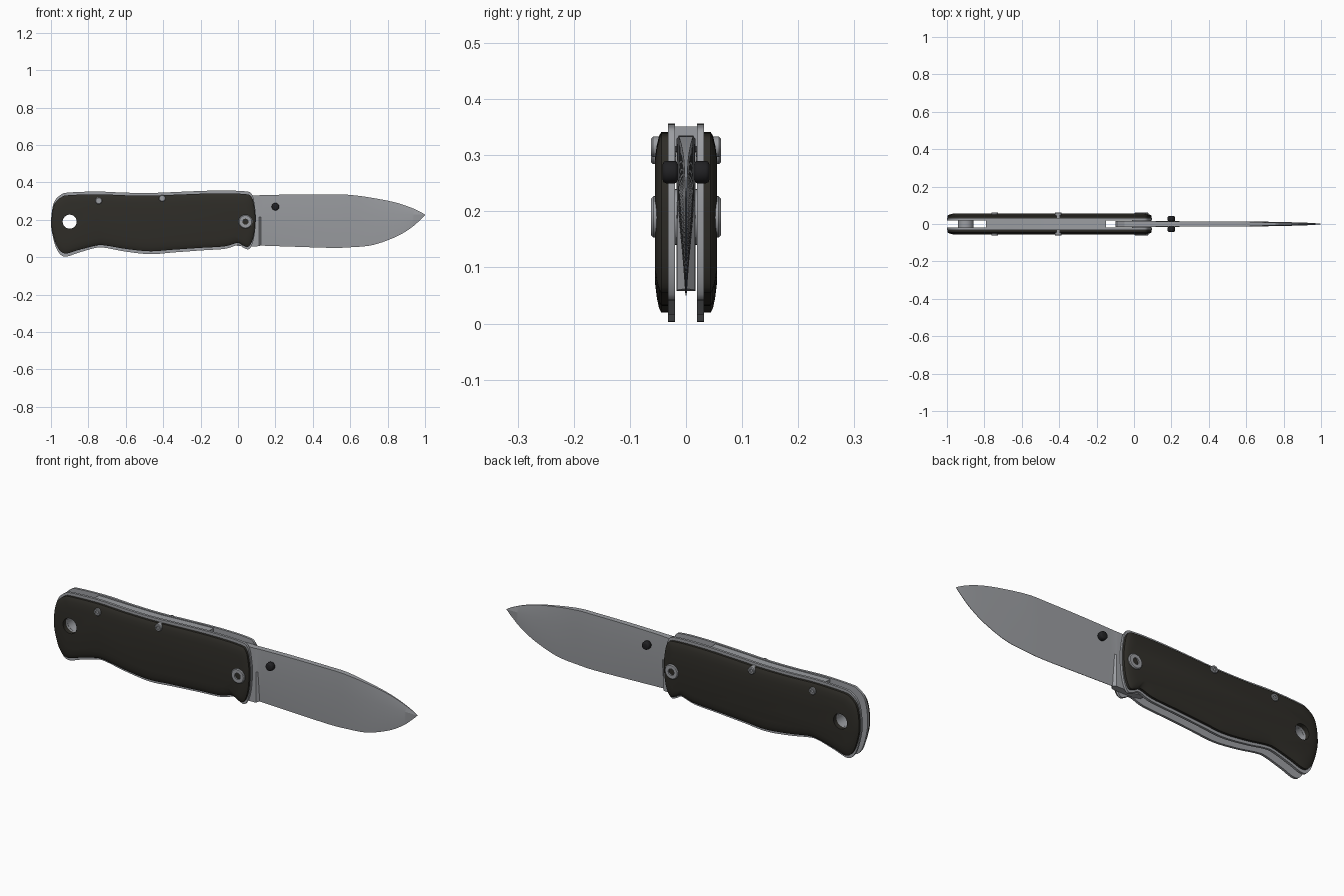
import bpy, bmesh
from math import sin, cos, pi, radians
from mathutils import Vector

if "Cube" in bpy.data.objects:
    bpy.data.objects.remove(bpy.data.objects["Cube"])


def material(name, col):
    m = bpy.data.materials.new(name)
    m.diffuse_color = (*col, 1)
    m.use_nodes = True
    m.node_tree.nodes["Principled BSDF"].inputs["Base Color"].default_value = m.diffuse_color
    return m


dark = material("dark_grip", (0.028, 0.026, 0.021))
black = material("black_metal", (0.015, 0.015, 0.017))
steel = material("steel", (0.33, 0.34, 0.36))


def spline(pts, steps, closed=False):
    """Catmull-Rom through tuples of any length."""
    n, out = len(pts), []
    for i in range(n if closed else n - 1):
        idx = [(k % n) if closed else min(max(k, 0), n - 1) for k in range(i - 1, i + 3)]
        a, b, c, d = (pts[k] for k in idx)
        for s in range(steps):
            t = s / steps
            out.append(tuple(0.5 * (2*q + (r - p)*t + (2*p - 5*q + 4*r - w)*t*t
                                    + (3*q - p - 3*r + w)*t**3)
                             for p, q, r, w in zip(a, b, c, d)))
    if not closed:
        out.append(tuple(pts[-1]))
    return out


def loft(name, rings, mat=None, loop=False, mirror=False, cutter=None, angle=30):
    """Skin a list of equal rings, cap the ends, optionally mirror in y and cut."""
    bm = bmesh.new()
    vs = [[bm.verts.new(p) for p in ring] for ring in rings]
    n = len(vs[0])
    for k in range(len(vs) if loop else len(vs) - 1):
        a, b = vs[k], vs[(k + 1) % len(vs)]
        for i in range(n):
            j = (i + 1) % n
            bm.faces.new((a[i], a[j], b[j], b[i]))
    if not loop:
        bm.faces.new(vs[0])
        bm.faces.new(vs[-1])
    bmesh.ops.recalc_face_normals(bm, faces=bm.faces[:])
    me = bpy.data.meshes.new(name)
    bm.to_mesh(me)
    bm.free()
    ob = bpy.data.objects.new(name, me)
    bpy.context.collection.objects.link(ob)
    if mat:
        me.materials.append(mat)
    bpy.ops.object.select_all(action='DESELECT')
    ob.select_set(True)
    bpy.context.view_layer.objects.active = ob
    if cutter:
        m = ob.modifiers.new("hole", 'BOOLEAN')
        m.operation, m.solver, m.object = 'DIFFERENCE', 'EXACT', cutter
        bpy.ops.object.modifier_apply(modifier=m.name)
    if mirror:
        m = ob.modifiers.new("mirror", 'MIRROR')
        m.use_axis = (False, True, False)
        m.use_mirror_merge = False
        bpy.ops.object.modifier_apply(modifier=m.name)
    bpy.ops.object.shade_smooth_by_angle(angle=radians(angle))
    return ob


def lathe(name, x, z, profile, seg=32, **kw):
    """Turn (radius, y) points about an axis along y."""
    rings = [[(x + r*cos(2*pi*i/seg), y, z + r*sin(2*pi*i/seg)) for i in range(seg)]
             for r, y in profile]
    return loft(name, rings, **kw)


# handle outline
outline = spline([(-1, .19), (-.985, .29), (-.945, .335), (-.9, .346), (-.75, .351), (-.6, .345),
                  (-.45, .344), (-.3, .35), (-.13, .356), (.03, .353), (.075, .335), (.092, .26),
                  (.095, .19), (.085, .1), (.062, .045), (.03, .05), (0, .065), (-.07, .045),
                  (-.2, .036), (-.35, .025), (-.47, .016), (-.6, .03), (-.71, .05), (-.76, .05),
                  (-.85, .025), (-.925, .003), (-.965, .035), (-.99, .11)], 5, closed=True)


def slab(sx, sz, y):
    return [(-.4525 + (x + .4525)*sx, -y, .19 + (z - .19)*sz) for x, z in outline]


# lanyard hole cutter
hole = lathe("lanyard_cutter", -.9, .19, [(.038, -.2), (.038, .2)])
hole.hide_render = True
hole.hide_viewport = False

# liners and rounded grip panels
loft("liners", [slab(1, 1, .02), slab(1, 1, .032)], steel, mirror=True, cutter=hole)
loft("grip_panels", [slab(sx, sz, y) for sx, sz, y in
                     ((.995, .91, .032), (.995, .91, .044), (.988, .87, .048),
                      (.968, .77, .052), (.94, .62, .0555))],
     dark, mirror=True, cutter=hole)
hole.hide_viewport = True

# lanyard tube between the liners
lathe("lanyard_tube", -.9, .19, [(.042, -.0205), (.042, .0205), (.0375, .0205), (.0375, -.0205)],
      mat=steel, loop=True)

# back spacer
top = spline([(-.79, .345), (-.6, .341), (-.45, .34), (-.3, .346), (-.15, .351)], 5)
loft("back_spacer", [[(x, -.0205, z), (x, .0205, z), (x, .0205, z - .035), (x, -.0205, z - .035)]
                     for x, z in top], steel)

# blade: x, edge z, ridge z, spine z, then half thickness at each
tang = [(-.1, .15, .19, .23, .0165, .0165, .0165), (-.085, .1, .2, .285, .0165, .0165, .0165),
        (-.05, .07, .21, .318, .0165, .0165, .0165), (0, .06, .215, .33, .0165, .0165, .0165),
        (.1, .058, .215, .331, .0165, .0165, .0155), (.113, .06, .215, .331, .0160, .016, .015)]
cutting = spline([(.122, .062, .215, .332, .001, .0152, .014), (.3, .056, .22, .335, .001, .0145, .0135),
                  (.5, .05, .225, .335, .001, .014, .013), (.6, .053, .228, .333, .001, .0135, .0125),
                  (.72, .065, .23, .317, .001, .012, .008), (.84, .107, .231, .293, .001, .0095, .004),
                  (.92, .153, .23, .267, .001, .007, .0025), (.97, .195, .228, .245, .001, .004, .0015),
                  (1, .224, .226, .228, .0005, .001, .0005)], 5)
loft("blade", [[(x, -te, e), (x, -tr, r), (x, -ts, s), (x, ts, s), (x, tr, r), (x, te, e)]
               for x, e, r, s, te, tr, ts in tang + cutting], steel, angle=12)

# pivot screw, washers and body screws, mirrored to both sides
lathe("pivot_screws", .04, .19, [(.037, .03), (.037, .058), (.033, .062), (.016, .062), (.016, .054)],
      mat=steel, mirror=True)
lathe("pivot_washers", .04, .19, [(.05, .016), (.05, .0205)], mat=steel, mirror=True)
for i, (x, z) in enumerate(((-.745, .302), (-.405, .315))):
    lathe(f"body_screws_{i + 1}", x, z,
          [(.018, .018), (.018, .059), (.015, .062), (.008, .062), (.008, .056)],
          mat=steel, mirror=True)

# thumb studs
lathe("thumb_studs", .2, .27, [(.012, 0), (.012, .014), (.018, .016), (.02, .02), (.02, .035),
                               (.018, .04), (.013, .042)], mat=black, mirror=True, angle=50)
